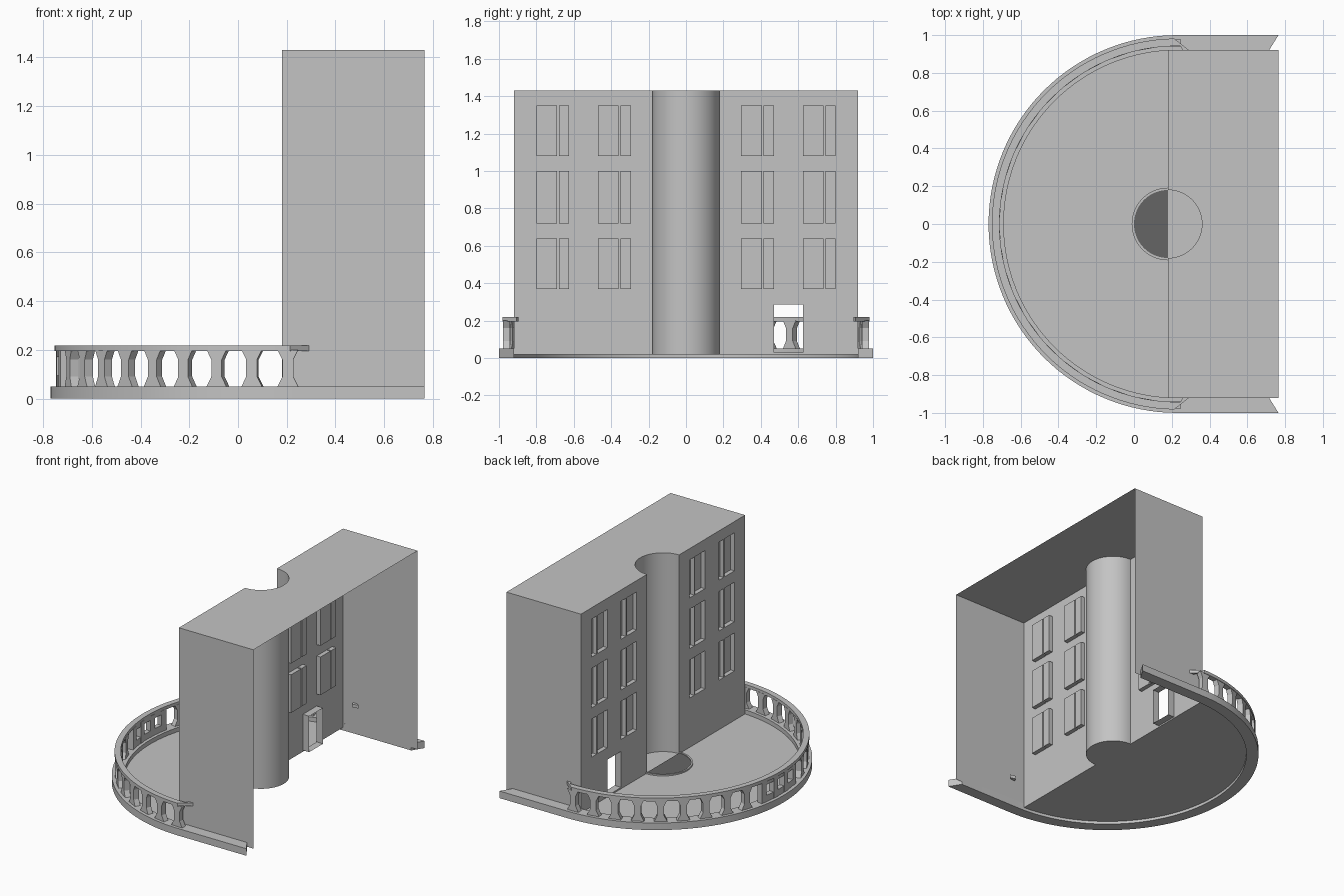
import bpy, bmesh
from math import sin, cos, radians, pi, acos

if "Cube" in bpy.data.objects:
    bpy.data.objects.remove(bpy.data.objects["Cube"], do_unlink=True)


def material(name, value):
    m = bpy.data.materials.new(name)
    m.use_nodes = True
    color = (value, value, value, 1)
    m.diffuse_color = color
    m.node_tree.nodes["Principled BSDF"].inputs["Base Color"].default_value = color
    return m


PLASTER = material("light_grey", 0.55)
DARK = material("dark_grey", 0.13)

CX = 0.23                       # centre of the terrace curve
FRONT, BACK, SIDE = 0.18, 0.765, 0.92
FLOOR, ROOF = 0.02, 1.43
NICHE = 0.18


def finish(name, bm, mat=PLASTER, smooth=False, solid=True):
    bmesh.ops.remove_doubles(bm, verts=bm.verts, dist=0.0001)
    if solid:
        bmesh.ops.recalc_face_normals(bm, faces=bm.faces)
    mesh = bpy.data.meshes.new(name)
    bm.to_mesh(mesh)
    bm.free()
    mesh.materials.append(mat)
    ob = bpy.data.objects.new(name, mesh)
    bpy.context.collection.objects.link(ob)
    if smooth:
        bpy.ops.object.select_all(action='DESELECT')
        ob.select_set(True)
        bpy.context.view_layer.objects.active = ob
        bpy.ops.object.shade_smooth_by_angle(angle=radians(30))
    return ob


def face(bm, pts):
    return bm.faces.new([bm.verts.new(p) for p in pts])


def arc(r, a0, a1, n):
    """Points on the terrace curve; angle 0 points to -x, positive to +y."""
    angles = [radians(a0 + (a1 - a0) * i / n) for i in range(n + 1)]
    return [(CX - r * cos(a), r * sin(a)) for a in angles]


def band(bm, outer, inner, z0, z1):
    """Closed strip of rectangular section between two matching paths."""
    for i in range(len(outer) - 1):
        a, b, c, d = outer[i], outer[i + 1], inner[i + 1], inner[i]
        face(bm, [(*p, z1) for p in (a, b, c, d)])
        face(bm, [(*p, z0) for p in (d, c, b, a)])
        face(bm, [(*a, z0), (*b, z0), (*b, z1), (*a, z1)])
        face(bm, [(*d, z1), (*c, z1), (*c, z0), (*d, z0)])
    for o, n in ((outer[0], inner[0]), (outer[-1], inner[-1])):
        face(bm, [(*o, z0), (*o, z1), (*n, z1), (*n, z0)])


# Terrace plinth with mitred rear ends
bm = bmesh.new()
band(bm, [(BACK, -1)] + arc(1, -90, 90, 64) + [(BACK, 1)],
     [(0.715, -SIDE)] + arc(SIDE, -90, 90, 64) + [(0.715, SIDE)], 0, 0.05)
finish("terrace_plinth", bm, smooth=True)

# Terrace floor
bm = bmesh.new()
r = 0.93
edge = 90 - (90 - acos((CX - FRONT) / r) * 180 / pi)
face(bm, [(x, y, FLOOR) for x, y in reversed(arc(r, -edge, edge, 64))])
finish("terrace_floor", bm, solid=False)

# Handrail, turning inward into the side walls
bm = bmesh.new()
band(bm, [(0.31, -0.905)] + arc(0.982, -89, 89, 64) + [(0.31, 0.905)],
     [(0.27, -0.895)] + arc(0.942, -91, 91, 64) + [(0.27, 0.895)], 0.195, 0.218)
finish("handrail", bm, smooth=True)


def baluster(bm, angle, wide, slim):
    """Post that is wide at both ends and slim between."""
    a = radians(angle)
    levels = [(0.05, wide), (0.09, slim), (0.16, slim), (0.2, wide)]
    rings = []
    for z, w in levels:
        ring = []
        for r, s in ((0.94, -1), (0.978, -1), (0.978, 1), (0.94, 1)):
            t = s * w / 2
            ring.append((CX - r * cos(a) + t * sin(a), r * sin(a) + t * cos(a), z))
        rings.append(ring)
    for lo, hi in zip(rings, rings[1:]):
        for i in range(4):
            j = (i + 1) % 4
            face(bm, [lo[i], lo[j], hi[j], hi[i]])
    face(bm, rings[0][::-1])
    face(bm, rings[-1])


# Balusters along both halves of the curve
bm = bmesh.new()
for side in (-1, 1):
    for k in range(9):
        baluster(bm, side * (88.5 - 8.75 * k), 0.085, 0.045)
finish("balusters", bm)

# Central panel with small square openings
bm = bmesh.new()
for z0, z1 in ((0.05, 0.095), (0.17, 0.196)):
    band(bm, arc(0.976, -10.5, 10.5, 8), arc(0.942, -10.5, 10.5, 8), z0, z1)
for angle in (-10, -3.4, 3.4, 10):
    baluster(bm, angle, 0.045, 0.045)
finish("central_panel", bm)

# Facade wall: grid of cells with recessed window panes and an open doorway
panes = []
for start in (-0.8, -0.47, 0.295, 0.625):
    panes += [(start, start + 0.11), (start + 0.12, start + 0.175)]
rows = [(0.37, 0.64), (0.72, 1.0), (1.08, 1.35)]
door_y, door_z = (0.47, 0.625), (0.03, 0.285)


def cuts(spans, ends):
    return sorted({round(v, 3) for s in spans for v in s} | set(ends))


def inside(v, spans):
    return any(a < v < b for a, b in spans)


ys = cuts(panes + [door_y], (-SIDE, -NICHE, NICHE, SIDE))
zs = cuts(rows + [door_z], (FLOOR, ROOF))
bm = bmesh.new()
for y0, y1 in zip(ys, ys[1:]):
    for z0, z1 in zip(zs, zs[1:]):
        y, z = (y0 + y1) / 2, (z0 + z1) / 2
        if abs(y) < NICHE:
            continue
        if inside(y, [door_y]) and inside(z, [door_z]):
            continue
        if inside(y, panes) and inside(z, rows):
            continue
        face(bm, [(FRONT, y0, z0), (FRONT, y0, z1), (FRONT, y1, z1), (FRONT, y1, z0)])
bmesh.ops.remove_doubles(bm, verts=bm.verts, dist=0.0001)
bmesh.ops.dissolve_limit(bm, angle_limit=0.01, verts=bm.verts, edges=bm.edges)
finish("facade_wall", bm, solid=False)


def recess(bm, ys, zs, depth, closed):
    ring = [(ys[0], zs[0]), (ys[0], zs[1]), (ys[1], zs[1]), (ys[1], zs[0])]
    back = FRONT + depth
    for i in range(4):
        p, q = ring[i], ring[(i + 1) % 4]
        face(bm, [(FRONT, *p), (back, *p), (back, *q), (FRONT, *q)])
    if closed:
        face(bm, [(back, *p) for p in ring])


bm = bmesh.new()
for pane in panes:
    for row in rows:
        recess(bm, pane, row, 0.03, True)
finish("window_recesses", bm, solid=False)

bm = bmesh.new()
recess(bm, door_y, door_z, 0.05, False)
finish("doorway", bm, solid=False)


def half_circle(r, direction, n=32):
    """Half circle about the niche axis, from -y to +y; direction is +1 or -1 in x."""
    return [(FRONT + direction * r * sin(pi * i / n), -r * cos(pi * i / n))
            for i in range(n + 1)]


# Round niche cut into the facade
bm = bmesh.new()
curve = half_circle(NICHE, 1)
for a, b in zip(curve, curve[1:]):
    face(bm, [(*a, FLOOR), (*a, ROOF), (*b, ROOF), (*b, FLOOR)])
finish("niche_wall", bm, smooth=True, solid=False)

bm = bmesh.new()
face(bm, [(*p, FLOOR) for p in curve])
finish("niche_floor", bm, solid=False)

# Roof with the niche notch, and the two side walls; the rear stays open
bm = bmesh.new()
outline = [(FRONT, -SIDE), (BACK, -SIDE), (BACK, SIDE), (FRONT, SIDE)]
face(bm, [(*p, ROOF) for p in outline + curve[::-1]])
finish("roof", bm, solid=False)

bm = bmesh.new()
for s in (-1, 1):
    pts = [(FRONT, s * SIDE, FLOOR), (BACK, s * SIDE, FLOOR),
           (BACK, s * SIDE, ROOF), (FRONT, s * SIDE, ROOF)]
    face(bm, pts if s < 0 else pts[::-1])
finish("side_walls", bm, solid=False)

# Low step in front of the niche with a raised rim
bm = bmesh.new()
band(bm, half_circle(0.192, -1), half_circle(0.18, -1), FLOOR, 0.03)
finish("step_rim", bm, smooth=True)

bm = bmesh.new()
face(bm, [(*p, 0.025) for p in reversed(half_circle(0.181, -1))])
finish("step_inset", bm, mat=DARK, solid=False)
